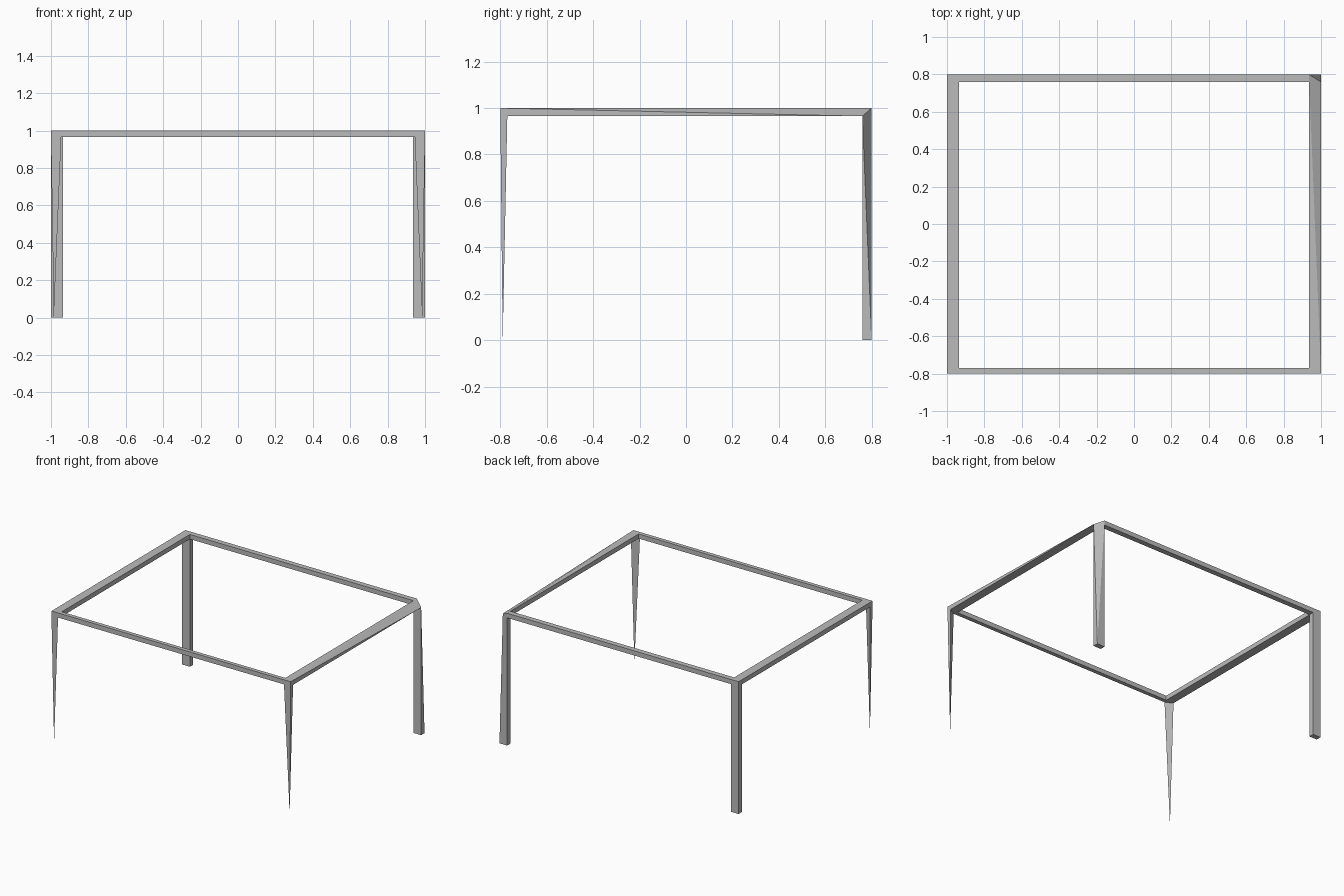
import bpy
import bmesh

cube = bpy.data.objects.get("Cube")
if cube:
    bpy.data.objects.remove(cube, do_unlink=True)

grey = bpy.data.materials.new("plain_grey")
grey.use_nodes = True
colour = (0.5, 0.5, 0.5, 1)
grey.diffuse_color = colour
grey.node_tree.nodes["Principled BSDF"].inputs["Base Color"].default_value = colour

# Outer and inner limits of the frame
X, XI = 1.0, 0.935
FRONT, FRONT_IN = -0.8, -0.77
BACK, BACK_IN = 0.8, 0.76
TOP, UNDER = 1.0, 0.965


def solid(name, points):
    """Flat-faced convex part around its corner points."""
    bm = bmesh.new()
    for p in points:
        bm.verts.new(p)
    bmesh.ops.convex_hull(bm, input=bm.verts[:])
    bmesh.ops.dissolve_limit(bm, angle_limit=0.002, verts=bm.verts[:], edges=bm.edges[:])
    bmesh.ops.recalc_face_normals(bm, faces=bm.faces[:])
    mesh = bpy.data.meshes.new(name)
    bm.to_mesh(mesh)
    bm.free()
    mesh.materials.append(grey)
    obj = bpy.data.objects.new(name, mesh)
    bpy.context.collection.objects.link(obj)


def box(name, xs, ys, zs):
    solid(name, [(x, y, z) for x in xs for y in ys for z in zs])


# Straight rails
box("right_hand_rail", (-X, -XI), (FRONT, BACK), (UNDER, TOP))
box("front_rail", (-XI, XI), (FRONT, FRONT_IN), (UNDER, TOP))
box("back_rail", (-XI, XI), (BACK_IN, BACK), (UNDER, TOP))

# Side rail whose outer top edge slopes down to the clipped corner
clipped = [(XI, BACK, TOP), (XI, BACK, UNDER), (XI, BACK_IN, UNDER), (X, BACK_IN, UNDER)]
rail_start = [(x, FRONT, z) for x in (XI, X) for z in (UNDER, TOP)]
solid("clipped_side_rail", rail_start + clipped)

# Back legs: one square post, one tapering up into the clipped corner
box("back_straight_leg", (-X, -XI), (BACK_IN, BACK), (0, UNDER))
foot = [(x, y, 0) for x in (XI, X) for y in (BACK_IN, BACK)]
solid("back_clipped_leg", foot + clipped)

# Front legs: three-sided spikes
for side, name in ((-1, "front_right_leg"), (1, "front_left_leg")):
    solid(name, [
        (side * X, FRONT, UNDER),
        (side * 0.945, FRONT, UNDER),
        (side * X, FRONT_IN, UNDER),
        (side * 0.985, -0.79, 0),
    ])
